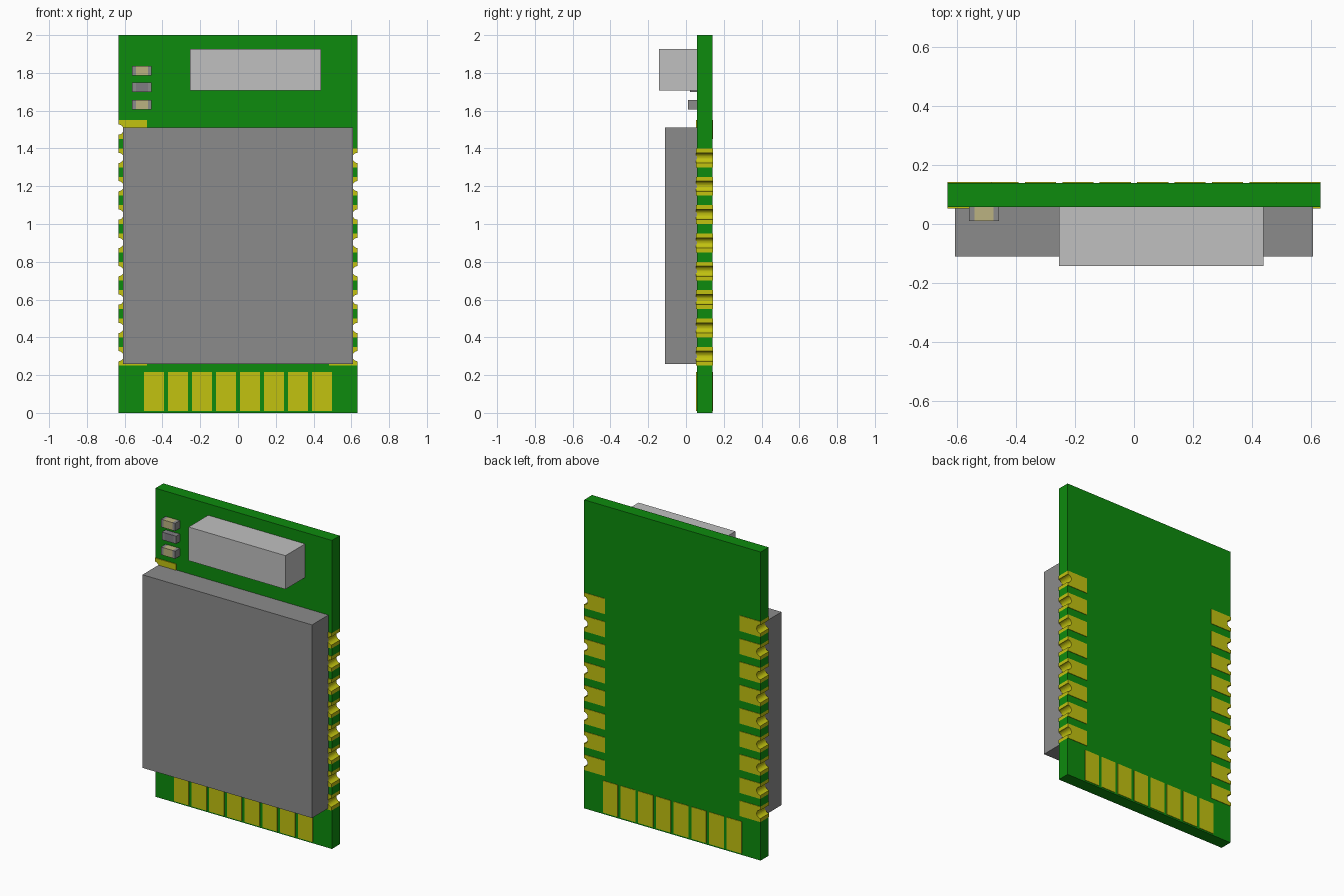
import bpy, bmesh, math

if "Cube" in bpy.data.objects:
    bpy.data.objects.remove(bpy.data.objects["Cube"], do_unlink=True)


def material(name, rgb):
    m = bpy.data.materials.new(name)
    m.use_nodes = True
    m.diffuse_color = (*rgb, 1)
    m.node_tree.nodes["Principled BSDF"].inputs["Base Color"].default_value = (*rgb, 1)
    return m


GREEN = material("board green", (0.004, 0.26, 0.004))
GOLD = material("contact gold", (0.54, 0.54, 0.005))
GREY = material("shield grey", (0.26, 0.26, 0.26))
SILVER = material("light silver", (0.53, 0.53, 0.53))
TAN = material("capacitor tan", (0.50, 0.45, 0.22))
SLATE = material("resistor slate", (0.21, 0.20, 0.22))

HALF_W, HEIGHT = 0.633, 2.0
BOARD_Y = (0.058, 0.139)
PAD_H, NOTCH_R = 0.10, 0.027
PAD_IN = 0.483
# contact heights on each edge, keyed by side sign
ROWS = {-1: [0.30 + 0.15 * i for i in range(9)],
        1: [0.30 + 0.15 * i for i in range(8)]}


def prism(name, outline, y0, y1, mats):
    """Extrude an x-z outline along y."""
    bm = bmesh.new()
    front = bm.faces.new([bm.verts.new((x, y0, z)) for x, z in outline])
    ext = bmesh.ops.extrude_face_region(bm, geom=[front], use_keep_orig=True)
    moved = [g for g in ext["geom"] if isinstance(g, bmesh.types.BMVert)]
    bmesh.ops.translate(bm, verts=moved, vec=(0, y1 - y0, 0))
    bmesh.ops.recalc_face_normals(bm, faces=bm.faces)
    me = bpy.data.meshes.new(name)
    bm.to_mesh(me)
    bm.free()
    for m in mats:
        me.materials.append(m)
    ob = bpy.data.objects.new(name, me)
    bpy.context.collection.objects.link(ob)
    return ob


def box(name, x0, x1, y0, y1, z0, z1, mat):
    return prism(name, [(x0, z0), (x1, z0), (x1, z1), (x0, z1)], y0, y1, [mat])


def notched_edge(side, zc):
    """Bottom-to-top contact edge with a half-round bite."""
    x = side * HALF_W
    pts = [(x, zc - PAD_H / 2)]
    for i in range(13):
        a = math.pi * i / 12
        pts.append((x - side * NOTCH_R * math.sin(a), zc - NOTCH_R * math.cos(a)))
    return pts + [(x, zc + PAD_H / 2)]


# Circuit board with half-round bites along both long edges
right = [p for z in ROWS[1] for p in notched_edge(1, z)]
left = [p for z in ROWS[-1] for p in notched_edge(-1, z)]
outline = [(-HALF_W, 0), (HALF_W, 0)] + right + \
          [(HALF_W, HEIGHT), (-HALF_W, HEIGHT)] + left[::-1]
board = prism("circuit_board", outline, *BOARD_Y, [GREEN, GOLD])

# Plate the board edge gold where a contact wraps around it
for f in board.data.polygons:
    c, n = f.center, f.normal
    if abs(n.y) < 0.5 and abs(c.x) > 0.5:
        rows = ROWS[1 if c.x > 0 else -1]
        if any(abs(c.z - z) < PAD_H / 2 for z in rows):
            f.material_index = 1

# Contact plates on both faces
for face, y0, y1 in (("front", 0.053, BOARD_Y[0]), ("back", BOARD_Y[1], 0.142)):
    for side, label in ((-1, "right"), (1, "left")):
        for i, zc in enumerate(ROWS[side]):
            xin = side * PAD_IN
            pts = [(xin, zc + PAD_H / 2), (xin, zc - PAD_H / 2)] + notched_edge(side, zc)
            prism(f"{face}_{label}_contact_{i + 1}", pts, y0, y1, [GOLD])
    for i in range(8):
        xc = (i - 3.5) * 0.127
        box(f"{face}_bottom_contact_{i + 1}", xc - 0.053, xc + 0.053,
            y0, y1, 0.01, 0.217, GOLD)

# Shield can and antenna block
Y = BOARD_Y[0]
box("shield_can", -0.608, 0.608, -0.11, Y, 0.258, 1.51, GREY)
box("antenna_block", -0.255, 0.44, -0.142, Y, 1.708, 1.926, SILVER)

# Small components: a body between two metal end caps
for name, zc, y0, body in (("lower_capacitor", 1.632, 0.01, TAN),
                           ("resistor", 1.725, 0.02, SLATE),
                           ("upper_capacitor", 1.812, 0.01, TAN)):
    z0, z1 = zc - 0.025, zc + 0.025
    box(name + "_body", -0.541, -0.477, y0, Y, z0, z1, body)
    box(name + "_right_cap", -0.56, -0.541, y0, Y, z0, z1, GREY)
    box(name + "_left_cap", -0.477, -0.458, y0, Y, z0, z1, GREY)
